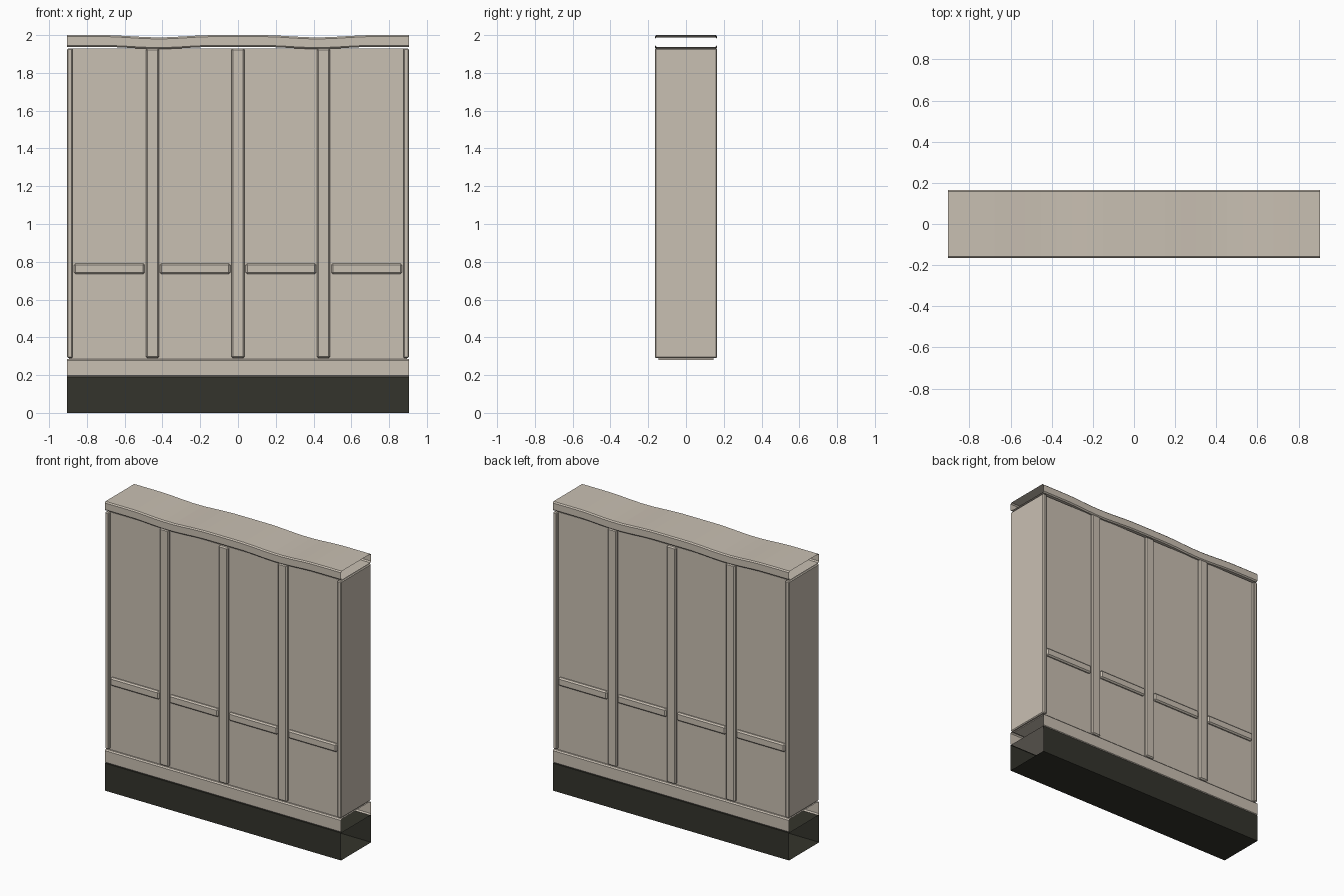
import bpy, bmesh, math

if "Cube" in bpy.data.objects:
    bpy.data.objects.remove(bpy.data.objects["Cube"])

W, D = 0.905, 0.165      # half width, half depth
WALL = 0.146             # half depth of the recessed wall


def material(name, rgb):
    m = bpy.data.materials.new(name)
    m.diffuse_color = (*rgb, 1)
    m.use_nodes = True
    m.node_tree.nodes["Principled BSDF"].inputs["Base Color"].default_value = m.diffuse_color
    return m


STONE = material("warm_stone", (0.584, 0.525, 0.448))
DARK = material("dark_plinth", (0.034, 0.034, 0.025))


def finish(name, bm, mat):
    bmesh.ops.recalc_face_normals(bm, faces=bm.faces[:])
    me = bpy.data.meshes.new(name)
    bm.to_mesh(me)
    bm.free()
    me.materials.append(mat)
    ob = bpy.data.objects.new(name, me)
    bpy.context.collection.objects.link(ob)
    return ob


def box(name, x0, x1, y0, y1, z0, z1, mat, bevel=0.0):
    bm = bmesh.new()
    bmesh.ops.create_cube(bm, size=1)
    for v in bm.verts:
        v.co.x = x1 if v.co.x > 0 else x0
        v.co.y = y1 if v.co.y > 0 else y0
        v.co.z = z1 if v.co.z > 0 else z0
    if bevel:
        bmesh.ops.bevel(bm, geom=bm.edges[:], offset=bevel, segments=1,
                        affect='EDGES')
    return finish(name, bm, mat)


def tube(name, z0, z1, bevel, mat, xs=(-W, W), sag=lambda x: 0):
    """Open-ended beam along x with a chamfered rectangular section."""
    b = bevel
    section = [(-D, z0 + b), (-D, z1 - b), (-D + b, z1), (D - b, z1),
               (D, z1 - b), (D, z0 + b), (D - b, z0), (-D + b, z0)]
    if not b:
        section = [(-D, z0), (-D, z1), (D, z1), (D, z0)]
    bm = bmesh.new()
    rings = [[bm.verts.new((x, y, z + sag(x))) for y, z in section] for x in xs]
    n = len(section)
    for r, s in zip(rings, rings[1:]):
        for i in range(n):
            j = (i + 1) % n
            bm.faces.new((r[i], r[j], s[j], s[i]))
    return finish(name, bm, mat)


def cap_sag(x):
    # gentle worn dip in each half of the cap
    t = (abs(x) - 0.42) / 0.30
    return -0.006 * (1 + math.cos(math.pi * t)) if abs(t) < 1 else 0


# Plinth, lower rail and worn cap, all open at the ends
tube("plinth", 0, 0.19, 0, DARK)
tube("lower_rail", 0.19, 0.285, 0.008, STONE)
tube("cap", 1.938, 2.0, 0.008, STONE,
     [-W + 2 * W * i / 24 for i in range(25)], cap_sag)

# Recessed wall core
box("wall", -W + 0.01, W - 0.01, -WALL, WALL, 0.28, 1.93, STONE)

# End pieces spanning the full depth
for s, side in ((-1, "left"), (1, "right")):
    a, b = sorted((s * 0.875, s * W))
    box(side + "_end", a, b, -D, D, 0.29, 1.93, STONE, 0.006)

# Posts and short crossbars on both faces
for s, face in ((-1, "front"), (1, "back")):
    y0, y1 = sorted((s * (WALL - 0.01), s * D))
    for i in range(3):
        x = (i - 1) * 0.453
        box(f"{face}_post_{i + 1}", x - 0.035, x + 0.035, y0, y1,
            0.29, 1.93, STONE, 0.008)
    y0, y1 = sorted((s * (WALL - 0.015), s * (D - 0.002)))
    for i in range(4):
        x = (i - 1.5) * 0.454
        box(f"{face}_crossbar_{i + 1}", x - 0.187, x + 0.187, y0, y1,
            0.735, 0.792, STONE, 0.009)
